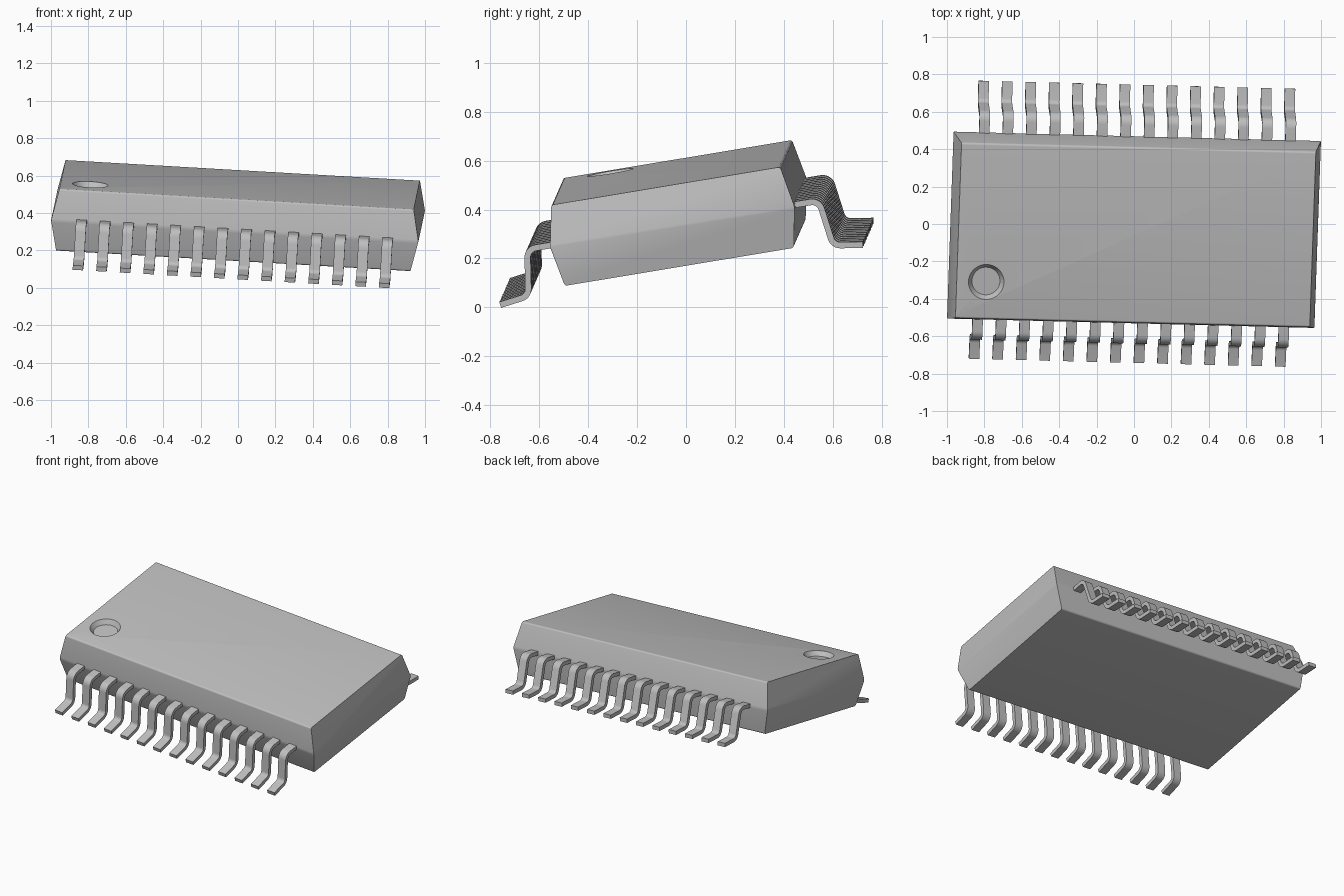
import bpy, bmesh, math
from mathutils import Matrix, Vector

cube = bpy.data.objects.get("Cube")
if cube:
    bpy.data.objects.remove(cube, do_unlink=True)

# One grey finish for the whole package
grey = bpy.data.materials.new("plain grey")
grey.use_nodes = True
colour = (0.52, 0.52, 0.52, 1)
grey.diffuse_color = colour
grey.node_tree.nodes["Principled BSDF"].inputs["Base Color"].default_value = colour

# The whole package is tilted: build an orthonormal frame for it
axis_x = Vector((1, -0.0255, -0.058)).normalized()
axis_z = axis_x.cross(Vector((0.035, 1, 0.166))).normalized()
axis_y = axis_z.cross(axis_x)
tilt = Matrix((axis_x, axis_y, axis_z)).transposed().to_4x4()
pose = Matrix.Translation((0, -0.031, 0.386)) @ tilt


def add_object(name, mesh, matrix):
    obj = bpy.data.objects.new(name, mesh)
    bpy.context.collection.objects.link(obj)
    obj.matrix_world = matrix
    return obj


def finish(bm, name):
    bmesh.ops.recalc_face_normals(bm, faces=bm.faces)
    mesh = bpy.data.meshes.new(name)
    bm.to_mesh(mesh)
    bm.free()
    mesh.materials.append(grey)
    return mesh


def skin(bm, rings):
    """Join matching vertex rings into a closed solid."""
    n = len(rings[0])
    for a, b in zip(rings, rings[1:]):
        for i in range(n):
            j = (i + 1) % n
            bm.faces.new((a[i], a[j], b[j], b[i]))
    bm.faces.new(rings[0])
    bm.faces.new(rings[-1])


def smooth(obj):
    bpy.ops.object.select_all(action='DESELECT')
    obj.select_set(True)
    bpy.context.view_layer.objects.active = obj
    bpy.ops.object.shade_smooth_by_angle(angle=math.radians(18))


# Body: widest at the middle, tapering to top and bottom
bm = bmesh.new()
signs = ((-1, -1), (1, -1), (1, 1), (-1, 1))
levels = ((0.949, 0.475, -0.168), (0.984, 0.507, 0), (0.949, 0.475, 0.168))
skin(bm, [[bm.verts.new((sx * hx, sy * hy, z)) for sx, sy in signs]
          for hx, hy, z in levels])
long_edges = [e for e in bm.edges
              if abs(e.verts[0].co.x - e.verts[1].co.x) > 1]
bmesh.ops.bevel(bm, geom=long_edges, offset=0.01, segments=6,
                profile=0.5, affect='EDGES')
body = add_object("body", finish(bm, "body"), pose)

# Round corner marker sunk into the top
bm = bmesh.new()
bmesh.ops.create_cone(bm, cap_ends=True, segments=48,
                      radius1=0.075, radius2=0.115, depth=0.06)
spot = pose @ Matrix.Translation((-0.791, -0.275, 0.168))
cutter = add_object("marker_cutter", finish(bm, "marker_cutter"), spot)
cutter.hide_render = True
cut = body.modifiers.new("marker", 'BOOLEAN')
cut.operation = 'DIFFERENCE'
cut.solver = 'EXACT'
cut.object = cutter
bpy.context.view_layer.update()
smooth(body)
bpy.ops.object.modifier_apply(modifier=cut.name)
bpy.data.objects.remove(cutter, do_unlink=True)
smooth(body)


# Lead: a flat strip bent twice, ending in a slightly dropped foot
def rounded_path(points, radius, steps):
    path = [points[0]]
    for before, corner, after in zip(points, points[1:], points[2:]):
        d1, d2 = (corner - before).normalized(), (after - corner).normalized()
        turn = d1.angle_signed(d2)
        reach = radius * math.tan(abs(turn) / 2)
        side = Vector((-d1.y, d1.x))
        if side.dot(d2) < 0:
            side = -side
        start = corner - d1 * reach
        for i in range(steps + 1):
            a = abs(turn) * i / steps
            path.append(start + d1 * radius * math.sin(a)
                        + side * radius * (1 - math.cos(a)))
    return path + [points[-1]]


half_width, half_thick = 0.028, 0.0125
corners = [Vector(p) for p in ((0.45, 0), (0.605, 0), (0.632, -0.19), (0.752, -0.207))]
path = rounded_path(corners, 0.04, 7)
bm = bmesh.new()
rings = []
for i, p in enumerate(path):
    along = (path[min(i + 1, len(path) - 1)] - path[max(i - 1, 0)]).normalized()
    off = Vector((-along.y, along.x)) * half_thick
    rings.append([bm.verts.new((x * half_width, p.x + s * off.x, p.y + s * off.y))
                  for x, s in signs])
skin(bm, rings)
lead_mesh = finish(bm, "lead")

# Fourteen leads along each long side
count, pitch = 14, 0.1262
for side, turn in (("back", 0), ("front", math.pi)):
    for i in range(count):
        x = (i - (count - 1) / 2) * pitch
        place = pose @ Matrix.Translation((x, 0, 0)) @ Matrix.Rotation(turn, 4, 'Z')
        lead = add_object(f"{side}_lead_{i + 1}", lead_mesh, place)
smooth(lead)
